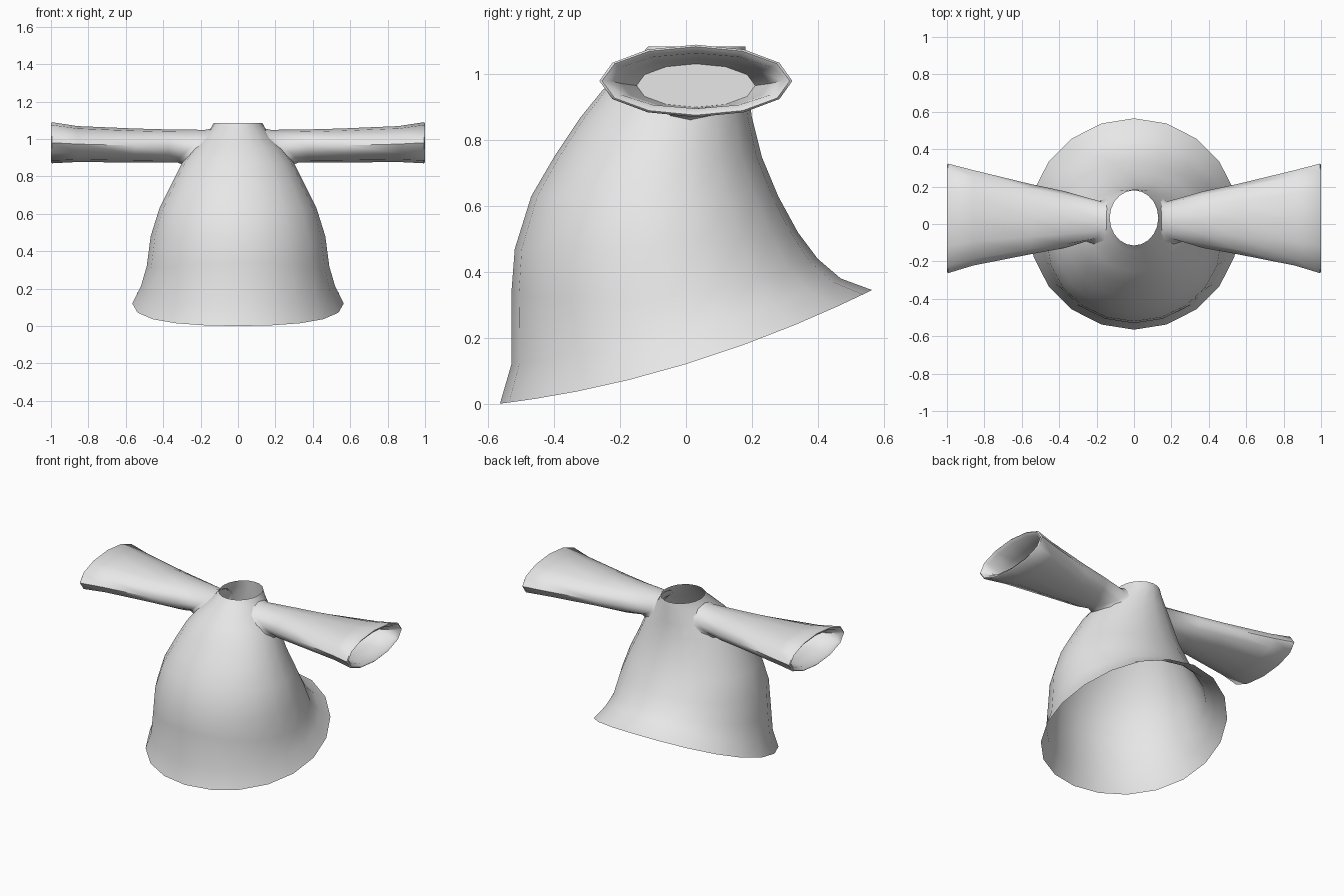
import bpy, math
from mathutils import Vector
from mathutils.bvhtree import BVHTree

if "Cube" in bpy.data.objects:
    bpy.data.objects.remove(bpy.data.objects["Cube"])

cloth = bpy.data.materials.new("plain_grey_cloth")
cloth.diffuse_color = (0.8, 0.8, 0.8, 1)
cloth.use_nodes = True
cloth.node_tree.nodes["Principled BSDF"].inputs["Base Color"].default_value = cloth.diffuse_color


def loft(rings, cap_end=False):
    """Skin a list of equal-length closed rings."""
    n = len(rings[0])
    verts = [p for r in rings for p in r]
    faces = []
    for k in range(len(rings) - 1):
        for i in range(n):
            j = (i + 1) % n
            faces.append((k * n + i, k * n + j, (k + 1) * n + j, (k + 1) * n + i))
    if cap_end:
        faces.append(tuple(range((len(rings) - 1) * n, len(rings) * n)))
    return verts, faces


def add_object(name, verts, faces, angle):
    mesh = bpy.data.meshes.new(name)
    mesh.from_pydata(verts, [], faces)
    mesh.materials.append(cloth)
    ob = bpy.data.objects.new(name, mesh)
    bpy.context.collection.objects.link(ob)
    bpy.ops.object.select_all(action='DESELECT')
    ob.select_set(True)
    bpy.context.view_layer.objects.active = ob
    bpy.ops.object.shade_smooth_by_angle(angle=math.radians(angle))
    return ob


# Robe body: front y, front z, half width, side z, back y, back z
LEVELS = [
    (-.565, .00, .565, .12, .565, .345),
    (-.53, .12, .52, .21, .47, .38),
    (-.53, .34, .488, .32, .40, .44),
    (-.52, .47, .467, .48, .34, .52),
    (-.47, .63, .42, .63, .28, .63),
    (-.40, .75, .36, .75, .23, .75),
    (-.32, .87, .30, .87, .20, .87),
    (-.255, .95, .24, .95, .19, .95),
    (-.145, 1.05, .15, 1.05, .185, 1.04),
    (-.115, 1.085, .13, 1.085, .18, 1.085),
]


def body_ring(yf, zf, w, zs, yb, zb, n=20):
    ring = []
    for i in range(n):
        a = 2 * math.pi * i / n
        t = math.sin(a)                       # -1 front, +1 back
        y = (yf + yb) / 2 + t * (yb - yf) / 2
        z = zs + t * (zb - zf) / 2 + t * t * ((zb + zf) / 2 - zs)
        ring.append(Vector((w * math.cos(a), y, z)))
    return ring


body_verts, body_faces = loft([body_ring(*lv) for lv in LEVELS])
add_object("robe_body", body_verts, body_faces, 60)
tree = BVHTree.FromPolygons(body_verts, body_faces)


def oval(x, yc, ry, zc, rz, n=12):
    return [Vector((x, yc + ry * math.cos(2 * math.pi * i / n),
                    zc + rz * math.sin(2 * math.pi * i / n))) for i in range(n)]


# Flared sleeves: the root ring lies on the body, the cuff turns into a hollow
root = oval(.2, .015, .125, .958, .098)
for p in root:
    hit = tree.ray_cast(Vector((2, p.y, p.z)), Vector((-1, 0, 0)))[0]
    p.x = hit.x - .004 if hit else .13
collar = oval(0, .015, .105, .961, .088)
for p, r in zip(collar, root):
    p.x = r.x + .035
sleeve_rings = [
    root, collar,
    oval(.37, .023, .152, .962, .089),
    oval(.55, .026, .187, .965, .091),
    oval(.86, .033, .255, .973, .096),
    oval(.995, .03, .293, .98, .11),
    oval(1.0, .03, .285, .98, .104),
    oval(.985, .03, .262, .98, .084),
    oval(.88, .03, .225, .972, .076),
    oval(.74, .03, .18, .966, .066),
]
for side, label in ((1, "right"), (-1, "left")):
    verts, faces = loft(sleeve_rings, cap_end=True)
    verts = [(p.x * side, p.y, p.z) for p in verts]
    if side < 0:
        faces = [f[::-1] for f in faces]
    add_object(label + "_sleeve", verts, faces, 60)
